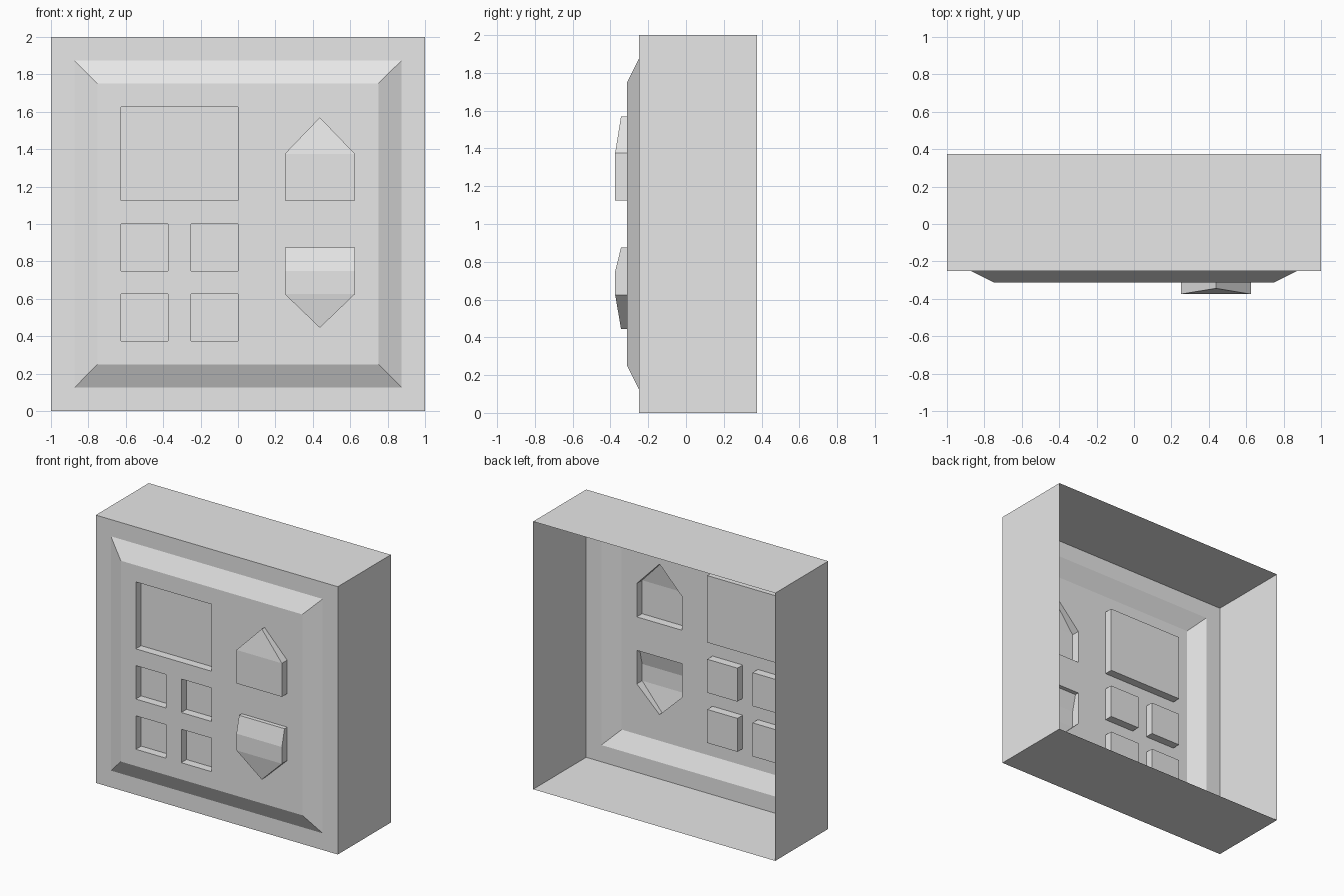
import bpy
import bmesh
from mathutils import Vector

cube = bpy.data.objects.get("Cube")
if cube:
    bpy.data.objects.remove(cube, do_unlink=True)

grey = bpy.data.materials.new("plain grey")
grey.use_nodes = True
colour = (0.8, 0.8, 0.8, 1)
grey.diffuse_color = colour
grey.node_tree.nodes["Principled BSDF"].inputs["Base Color"].default_value = colour

BACK, FRAME, PANEL = 0.375, -0.25, -0.3125   # depths of rim, frame and raised panel
RECESS, CREST, EDGE = -0.25, -0.375, -0.344  # depths of windows and button faces

bm = bmesh.new()


def loop(points):
    return [bm.verts.new(p) for p in points]


def rect(x0, x1, z0, z1, y):
    return loop([(x0, y, z0), (x1, y, z0), (x1, y, z1), (x0, y, z1)])


def bridge(a, b):
    """Join two matching loops with a ring of quads."""
    for i in range(len(a)):
        j = (i + 1) % len(a)
        bm.faces.new((a[i], a[j], b[j], b[i]))


def square(half, y):
    return rect(-half, half, 1 - half, 1 + half, y)


# Open-backed case with a bevelled raised panel
rings = [square(1, BACK), square(1, FRAME), square(0.875, FRAME), square(0.75, PANEL)]
for a, b in zip(rings, rings[1:]):
    bridge(a, b)
panel_loops = [rings[-1]]

# Recessed windows
windows = [(-0.625, 0, 1.125, 1.625)]
windows += [(x, x + 0.25, z, z + 0.25) for x in (-0.625, -0.25) for z in (0.375, 0.75)]
for w in windows:
    rim, floor = rect(*w, PANEL), rect(*w, RECESS)
    bridge(rim, floor)
    bm.faces.new(floor)
    panel_loops.append(rim)


# Arrow buttons: hollow pockets that stand out from the panel
def button(base_z, base_y, shoulder_z, tip_z, ridge_z=None):
    left, right, mid = 0.25, 0.625, 0.4375
    outline = [(left, base_y, base_z), (right, base_y, base_z),
               (right, CREST, shoulder_z), (mid, EDGE, tip_z), (left, CREST, shoulder_z)]
    if ridge_z is not None:
        outline.insert(2, (right, CREST, ridge_z))
        outline.append((left, CREST, ridge_z))
    rim = loop([(x, PANEL, z) for x, y, z in outline])
    top = loop(outline)
    bridge(rim, top)
    if ridge_z is None:
        bm.faces.new((top[0], top[1], top[2], top[4]))
        bm.faces.new((top[2], top[3], top[4]))
    else:
        bm.faces.new((top[0], top[1], top[2], top[6]))
        bm.faces.new((top[6], top[2], top[3], top[5]))
        bm.faces.new((top[3], top[4], top[5]))
    panel_loops.append(rim)


button(1.125, CREST, 1.375, 1.57)
button(0.875, EDGE, 0.625, 0.445, ridge_z=0.75)

# Panel face filled around the windows and buttons
edges = [bm.edges.get((lp[i - 1], lp[i])) for lp in panel_loops for i in range(len(lp))]
bmesh.ops.triangle_fill(bm, edges=edges, use_beauty=True, normal=Vector((0, -1, 0)))

# Make the whole skin face outwards
bmesh.ops.recalc_face_normals(bm, faces=bm.faces)
bm.normal_update()
frame_face = next(f for f in bm.faces if all(abs(v.co.y - FRAME) < 1e-4 for v in f.verts)
                  and any(v.co.z < 0.01 for v in f.verts))
if frame_face.normal.y > 0:
    bmesh.ops.reverse_faces(bm, faces=bm.faces)

mesh = bpy.data.meshes.new("panel_case")
bm.to_mesh(mesh)
bm.free()
mesh.materials.append(grey)
case = bpy.data.objects.new("panel_case", mesh)
bpy.context.collection.objects.link(case)
